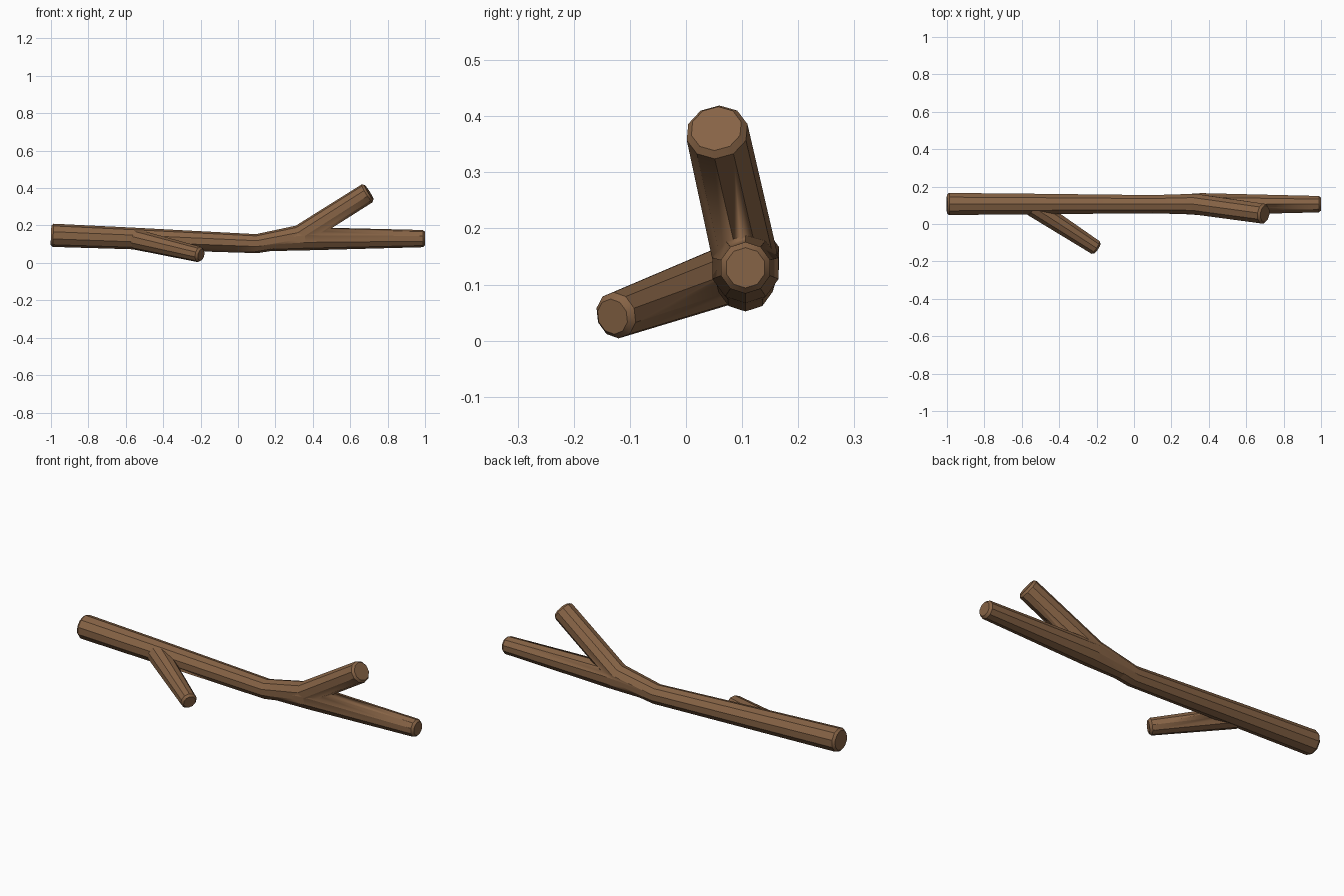
import bpy, bmesh, math
from mathutils import Vector

if "Cube" in bpy.data.objects:
    bpy.data.objects.remove(bpy.data.objects["Cube"])

SIDES = 10
bark = bpy.data.materials.new("bark")
bark.diffuse_color = (0.24, 0.125, 0.06, 1)
bark.use_nodes = True
bark.node_tree.nodes["Principled BSDF"].inputs["Base Color"].default_value = bark.diffuse_color


def limb(name, stations, bevel_start=False):
    """Faceted tube through (x, y, z, radius) stations, with chamfered tips."""
    pts = [(Vector(s[:3]), s[3]) for s in stations]
    # chamfer rings close to the open tips
    d = (pts[-1][0] - pts[-2][0]).normalized()
    p, r = pts[-1]
    pts[-1:] = [(p - d * 0.012, r), (p, r - 0.010)]
    if bevel_start:
        d = (pts[1][0] - pts[0][0]).normalized()
        p, r = pts[0]
        pts[:1] = [(p, r - 0.010), (p + d * 0.012, r)]

    bm = bmesh.new()
    rings = []
    for i, (p, r) in enumerate(pts):
        a = (p - pts[i - 1][0]).normalized() if i else Vector()
        b = (pts[i + 1][0] - p).normalized() if i < len(pts) - 1 else Vector()
        d = (a + b).normalized()
        side = d.cross(Vector((0, 0, 1))).normalized()
        up = side.cross(d)
        angles = [2 * math.pi * k / SIDES for k in range(SIDES)]
        rings.append([bm.verts.new(p + r * (up * math.cos(t) + side * math.sin(t)))
                      for t in angles])
    for lo, hi in zip(rings, rings[1:]):
        for k in range(SIDES):
            n = (k + 1) % SIDES
            bm.faces.new((lo[k], lo[n], hi[n], hi[k]))
    bm.faces.new(rings[0])
    bm.faces.new(rings[-1])
    bmesh.ops.recalc_face_normals(bm, faces=bm.faces)
    me = bpy.data.meshes.new(name)
    bm.to_mesh(me)
    bm.free()
    me.materials.append(bark)
    ob = bpy.data.objects.new(name, me)
    bpy.context.collection.objects.link(ob)
    bpy.ops.object.select_all(action='DESELECT')
    ob.select_set(True)
    bpy.context.view_layer.objects.active = ob
    bpy.ops.object.shade_smooth_by_angle(angle=math.radians(30))
    return ob


# main limb, bending up into the raised fork
branch = limb("branch", [(-1, 0.107, 0.148, 0.062), (-0.57, 0.107, 0.131, 0.058),
                         (0.10, 0.106, 0.103, 0.051), (0.33, 0.106, 0.145, 0.058),
                         (0.70, 0.054, 0.378, 0.056)], bevel_start=True)
# straight fork to the right, and the low side twig
straight_fork = limb("straight_fork", [(0.12, 0.106, 0.107, 0.045),
                                       (0.36, 0.106, 0.129, 0.062),
                                       (1, 0.106, 0.130, 0.046)])
side_twig = limb("side_twig", [(-0.54, 0.092, 0.124, 0.055),
                               (-0.197, -0.131, 0.043, 0.042)])

# fuse into one piece of wood
for part in (straight_fork, side_twig):
    mod = branch.modifiers.new("join_" + part.name, 'BOOLEAN')
    mod.operation = 'UNION'
    mod.solver = 'EXACT'
    mod.object = part
    part.hide_render = True
    part.hide_set(True)
